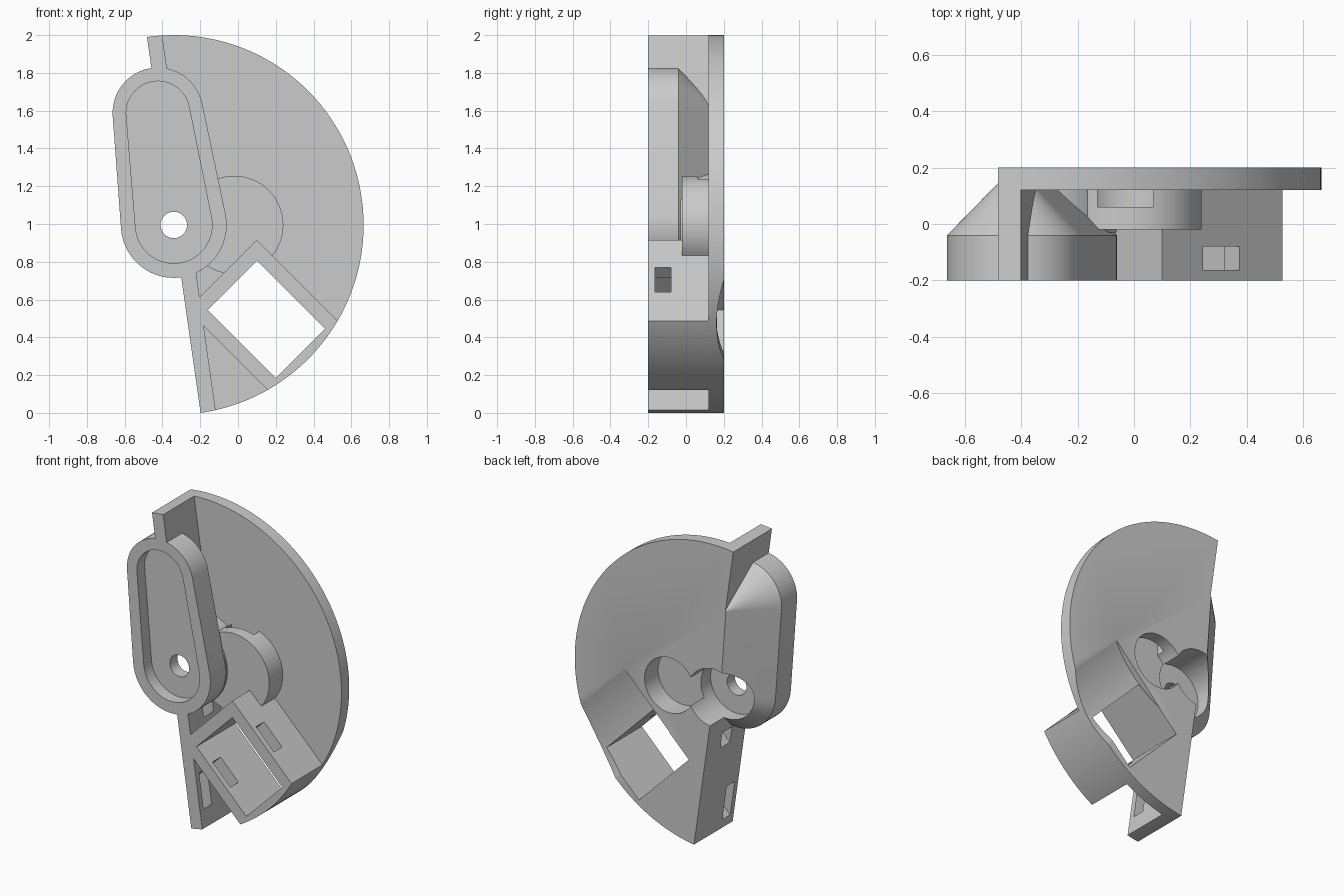
import bpy, bmesh
from math import cos, sin, pi, atan2, acos, hypot, radians

cube = bpy.data.objects.get("Cube")
if cube:
    bpy.data.objects.remove(cube, do_unlink=True)

GREY = (0.6, 0.6, 0.6, 1)
mat = bpy.data.materials.new("plain_grey")
mat.use_nodes = True
mat.diffuse_color = GREY
mat.node_tree.nodes["Principled BSDF"].inputs["Base Color"].default_value = GREY

PIVOT, TIP, BOSS = (-0.34, 0.995), (-0.424, 1.588), (-0.02, 0.995)
FRONT, BACK, FLOOR = -0.2, 0.2, 0.12
CUT = atan2(0.99, -0.1414)          # direction of the straight cut edge


def arc(c, r, a0, a1, n=48):
    return [(c[0] + r * cos(a0 + (a1 - a0) * i / n),
             c[1] + r * sin(a0 + (a1 - a0) * i / n)) for i in range(n + 1)]


def circle(c, r, n=64):
    return arc(c, r, 0, 2 * pi, n)[:-1]


def capsule(r_low, r_high):
    """Tapered outline around the pivot and the upper end."""
    dx, dz = TIP[0] - PIVOT[0], TIP[1] - PIVOT[1]
    axis = atan2(dz, dx)
    a = acos((r_low - r_high) / hypot(dx, dz))
    return (arc(TIP, r_high, axis - a, axis + a, 32)
            + arc(PIVOT, r_low, axis + a, axis + 2 * pi - a, 40))


def diagonal(s0, s1, d0, d1):
    """Rectangle turned 45 degrees, bounded by x+z and z-x."""
    return [((s - d) / 2, (s + d) / 2)
            for s, d in ((s0, d0), (s1, d0), (s1, d1), (s0, d1))]


def skin(name, rings):
    """Closed solid through rings of 3D points."""
    bm = bmesh.new()
    rings = [[bm.verts.new(p) for p in ring] for ring in rings]
    n = len(rings[0])
    for a, b in zip(rings, rings[1:]):
        for i in range(n):
            j = (i + 1) % n
            bm.faces.new((a[i], a[j], b[j], b[i]))
    bm.faces.new(rings[0])
    bm.faces.new(rings[-1])
    bmesh.ops.recalc_face_normals(bm, faces=bm.faces)
    me = bpy.data.meshes.new(name)
    bm.to_mesh(me)
    bm.free()
    me.materials.append(mat)
    ob = bpy.data.objects.new(name, me)
    bpy.context.collection.objects.link(ob)
    return ob


def loft(name, sections):
    """Solid through (y, outline) sections."""
    return skin(name, [[(x, y, z) for x, z in pts] for y, pts in sections])


def prism(name, pts, y0, y1):
    return loft(name, [(y0, pts), (y1, pts)])


def combine(target, tool, operation):
    mod = target.modifiers.new(tool.name, 'BOOLEAN')
    mod.operation, mod.solver, mod.object = operation, 'EXACT', tool
    bpy.context.view_layer.objects.active = target
    bpy.ops.object.modifier_apply(modifier=mod.name)
    bpy.data.objects.remove(tool, do_unlink=True)


def add(tool):
    combine(body, tool, 'UNION')


def cut(tool):
    combine(body, tool, 'DIFFERENCE')


# Half disc blank
body = prism("half_disc_bracket", arc(PIVOT, 1.005, CUT, CUT - pi, 96), FRONT, BACK)

# Shallow rounded groove across the back beside the socket
profile = [(0.99 + 2 ** 0.5 * u, y) for u, y in arc((0, 0.912), 0.75, -2.1, 2.1 - pi, 40)]
cut(skin("back_groove", [[((s - d) / 2, y, (s + d) / 2) for s, y in profile]
                         for d in (0.71, -1.2)]))


# Hollow the front to leave plate, edge wall and socket block
def wall_x(z):
    return -0.259 + 0.1428 * (1 - z)


cut(prism("upper_void", [(wall_x(2.2), 2.2), (wall_x(0.612), 0.612), (0.1, 0.915),
                         (0.8, 0.215), (1, 2.2)], -0.4, FLOOR))
cut(prism("lower_void", [(wall_x(0.46), 0.46), (wall_x(-0.2), -0.2),
                         (0.477, -0.2)], -0.4, FLOOR))

# Lever housing with a sloping back, pivot collar and round boss
add(prism("pivot_collar", arc(PIVOT, 0.278, CUT - 0.02, CUT - pi + 0.02, 32), -0.03, 0.16))
add(prism("round_boss", circle(BOSS, 0.26), -0.02, 0.16))
add(loft("lever_housing", [(FRONT, capsule(0.28, 0.24)), (-0.04, capsule(0.28, 0.24)),
                           (BACK, capsule(0.045, 0.005))]))

# Lever cavity, pivot hole and rear recesses
cut(prism("lever_cavity", capsule(0.203, 0.168), -0.4, -0.12))
cut(prism("pivot_hole", circle(PIVOT, 0.07, 40), -0.3, 0.3))
cut(prism("pivot_recess", circle(PIVOT, 0.19), -0.04, 0.4))
cut(prism("boss_pocket", circle(BOSS, 0.18), 0.06, 0.4))
cut(prism("boss_slot", [(-0.13, 1.05), (0.07, 1.05), (0.07, 1.3), (-0.13, 1.3)], 0.06, FLOOR))

# Socket opening, cross slots and cable channel
cut(prism("socket_opening", diagonal(0.385, 0.905, -0.015, 0.705), -0.4, 0.4))
cut(prism("cross_slot", diagonal(-0.4, 1.2, 0.265, 0.525), -0.163, -0.08))
cut(prism("cable_channel", diagonal(0.2, 0.6, 0.88, 1.0), -0.05, 0.05))

# Smooth the round faces and keep the edges sharp
bpy.ops.object.select_all(action='DESELECT')
body.select_set(True)
bpy.context.view_layer.objects.active = body
bpy.ops.object.shade_smooth_by_angle(angle=radians(25))
